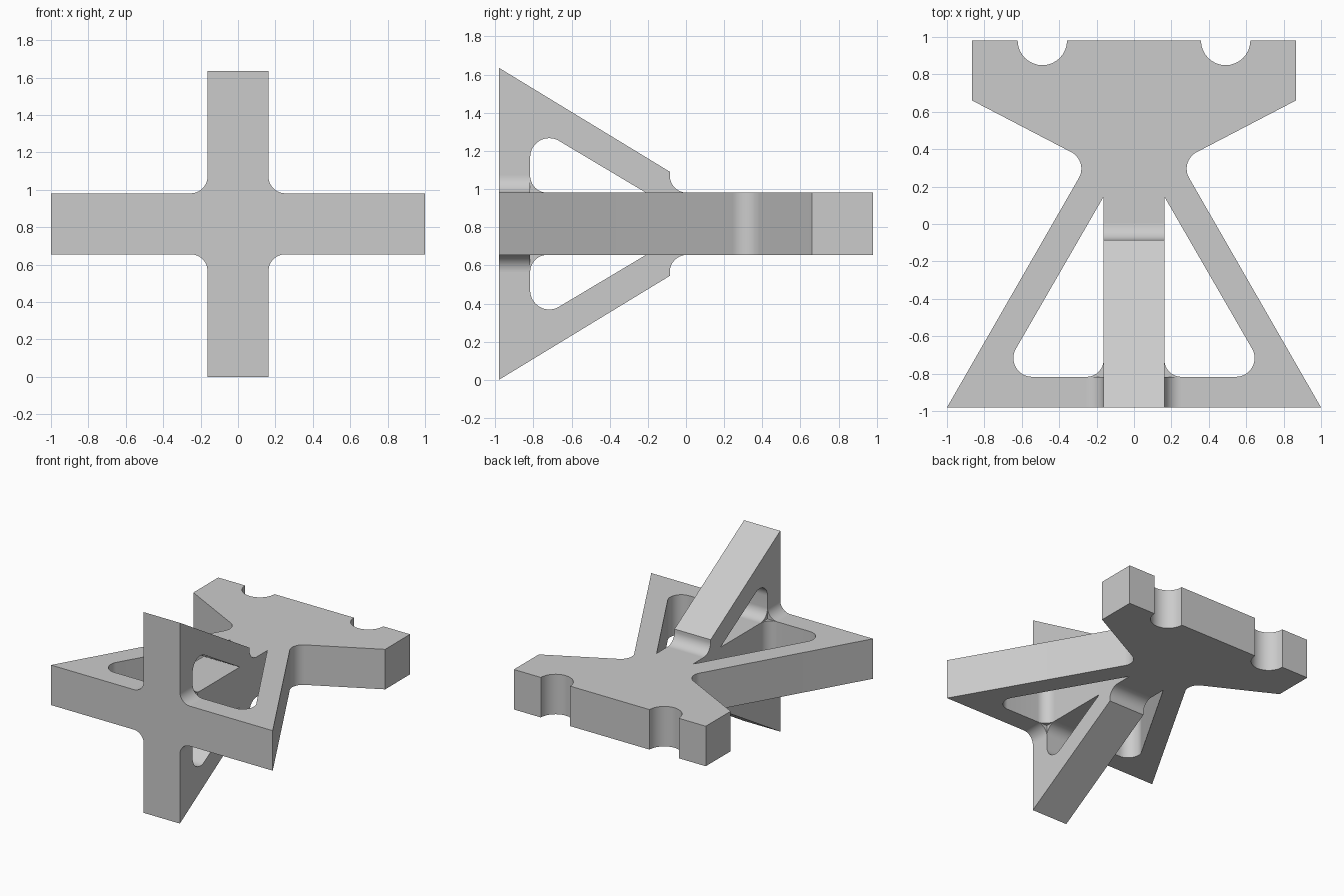
import bpy, bmesh, math
from mathutils import Vector

cube = bpy.data.objects.get("Cube")
if cube:
    bpy.data.objects.remove(cube, do_unlink=True)

grey = bpy.data.materials.new("plain grey")
grey.use_nodes = True
colour = (0.6, 0.6, 0.6, 1)
grey.diffuse_color = colour
grey.node_tree.nodes["Principled BSDF"].inputs["Base Color"].default_value = colour

HALF = 0.163            # half thickness of every bar
MID = 0.818             # height of the centre plane
FRONT, BACK = -0.981, 0.981
BAR = -0.817            # rear side of the front cross
R = 0.09                # fillet radius where bars cross


def arc(cx, cy, r, a0, a1, n=16):
    """Points on an arc, angles in degrees."""
    angles = [math.radians(a0 + (a1 - a0) * i / n) for i in range(n + 1)]
    return [(cx + r * math.cos(a), cy + r * math.sin(a)) for a in angles]


def rounded(points):
    """Outline whose corners (x, y, radius) are filleted."""
    out = []
    for i, (x, y, r) in enumerate(points):
        if r == 0:
            out.append((x, y))
            continue
        p = Vector((x, y))
        a = (Vector(points[i - 1][:2]) - p).normalized()
        b = (Vector(points[(i + 1) % len(points)][:2]) - p).normalized()
        half = math.acos(a.dot(b)) / 2
        c = p + (a + b).normalized() * (r / math.sin(half))
        start = p + a * (r / math.tan(half)) - c
        end = p + b * (r / math.tan(half)) - c
        a0 = math.degrees(math.atan2(start.y, start.x))
        a1 = math.degrees(math.atan2(end.y, end.x))
        sweep = (a1 - a0 + 180) % 360 - 180
        out += arc(c.x, c.y, r, a0, a0 + sweep)
    return out


def prism(name, loops, lo, hi, place):
    """Extrude outlines (with holes) from lo to hi; place maps to x, y, z."""
    curve = bpy.data.curves.new(name, "CURVE")
    curve.dimensions = "2D"
    curve.fill_mode = "BOTH"
    curve.extrude = (hi - lo) / 2
    for loop in loops:
        spline = curve.splines.new("POLY")
        spline.points.add(len(loop) - 1)
        for point, (u, v) in zip(spline.points, loop):
            point.co = (u, v, 0, 1)
        spline.use_cyclic_u = True
    temp = bpy.data.objects.new(name, curve)
    bpy.context.collection.objects.link(temp)
    deps = bpy.context.evaluated_depsgraph_get()
    mesh = bpy.data.meshes.new_from_object(temp.evaluated_get(deps))
    bpy.data.objects.remove(temp, do_unlink=True)

    bm = bmesh.new()
    bm.from_mesh(mesh)
    bmesh.ops.remove_doubles(bm, verts=bm.verts, dist=0.0002)
    for v in bm.verts:
        v.co = place(v.co.x, v.co.y, v.co.z + (lo + hi) / 2)
    bmesh.ops.recalc_face_normals(bm, faces=bm.faces)
    bm.to_mesh(mesh)
    bm.free()
    mesh.materials.clear()
    mesh.materials.append(grey)
    obj = bpy.data.objects.new(name, mesh)
    bpy.context.collection.objects.link(obj)
    bpy.ops.object.select_all(action="DESELECT")
    obj.select_set(True)
    bpy.context.view_layer.objects.active = obj
    bpy.ops.object.shade_smooth_by_angle(angle=math.radians(30))


# Flat plate: flared head with two notches, narrow waist, splayed legs
side = arc(0.49, BACK, 0.132, 180, 360)
side += rounded([(0.865, BACK, 0), (0.865, 0.66, 0), (0.243, 0.336, 0.1), (1, FRONT, 0)])
outline = side + [(-x, y) for x, y in reversed(side)]
window = rounded([(HALF, 0.145, 0), (0.718, BAR, 0.1), (HALF, BAR, R)])
mirrored = [(-x, y) for x, y in window]
prism("flat_plate", [outline, window, mirrored], MID - HALF, MID + HALF,
      lambda u, v, w: (u, v, w))

# Upright braces above and below the plate, each one open outline
wing = [(FRONT, 0), (FRONT, MID - HALF), (-0.085, 0.11)]
wing += arc(0.005, R, R, 180, 270)
wing += rounded([(-0.21, 0, 0), (BAR, 0.362, 0.1), (BAR, 0, R)])
for name, s in (("upper_brace", 1), ("lower_brace", -1)):
    prism(name, [wing], -HALF, HALF,
          lambda u, v, w: (w, u, MID + s * (HALF + v)))

# Fillets in the corners of the front cross
corner = [(0, 0)] + arc(R, R, R, 270, 180)
for sx, side_name in ((1, "left"), (-1, "right")):
    for sz, level in ((1, "upper"), (-1, "lower")):
        prism(f"{level}_{side_name}_fillet", [corner], FRONT, BAR,
              lambda u, v, w: (sx * (HALF + u), w, MID + sz * (HALF + v)))
